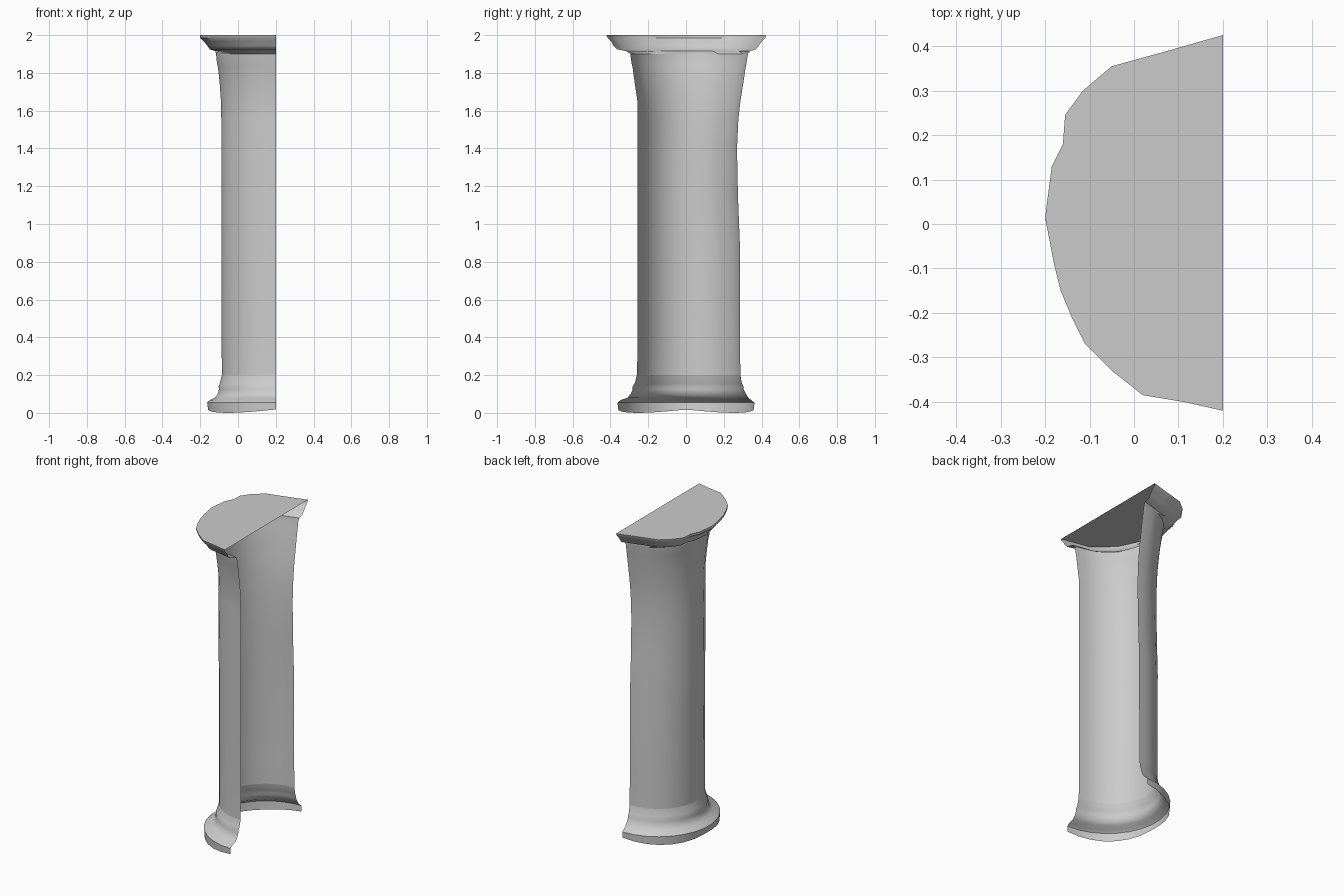
import bpy, bmesh, math

if "Cube" in bpy.data.objects:
    bpy.data.objects.remove(bpy.data.objects["Cube"])

stone = bpy.data.materials.new("grey stone")
stone.diffuse_color = (0.6, 0.6, 0.6, 1)
stone.use_nodes = True
stone.node_tree.nodes["Principled BSDF"].inputs["Base Color"].default_value = stone.diffuse_color

BACK = 0.2  # cut plane where the half pedestal is open

# Slightly uneven rim outline, front to back (x, y)
RIM = [(0.2, -0.42), (0.11, -0.40), (0.02, -0.385), (-0.05, -0.33), (-0.11, -0.27),
       (-0.14, -0.21), (-0.165, -0.15), (-0.18, -0.09), (-0.2, 0.015), (-0.185, 0.13),
       (-0.16, 0.18), (-0.155, 0.245), (-0.115, 0.30), (-0.05, 0.355), (0.07, 0.388),
       (0.2, 0.425)]
N = len(RIM)


def half_oval(z, xmin, ymin, ymax, dip=0.0):
    """Half-elliptical section, optionally sagging between its ends and middle."""
    pts = []
    for i in range(N):
        t = math.pi * i / (N - 1)
        y = (ymin + ymax) / 2 - (ymax - ymin) / 2 * math.cos(t)
        x = BACK - (BACK - xmin) * math.sin(t)
        pts.append((x, y, z - dip * abs(math.sin(2 * t))))
    return pts


def rim_section(z, xmin, ymin, ymax):
    """Rim outline scaled to the given extents."""
    return [(BACK - (BACK - x) * (BACK - xmin) / 0.4,
             y * (ymax / 0.425 if y > 0 else ymin / -0.42), z) for x, y in RIM]


def loft(name, rings, cap=False):
    bm = bmesh.new()
    rows = [[bm.verts.new(p) for p in r] for r in rings]
    for a, b in zip(rows, rows[1:]):
        for i in range(N - 1):
            bm.faces.new((a[i + 1], a[i], b[i], b[i + 1]))
    if cap:
        bm.faces.new(rows[-1][::-1])
    for f in bm.faces:
        f.smooth = True
    bm.normal_update()
    me = bpy.data.meshes.new(name)
    bm.to_mesh(me)
    bm.free()
    me.materials.append(stone)
    ob = bpy.data.objects.new(name, me)
    bpy.context.collection.objects.link(ob)
    bpy.context.view_layer.objects.active = ob
    ob.select_set(True)
    bpy.ops.object.shade_smooth_by_angle(angle=math.radians(40))
    ob.select_set(False)
    return ob


# Moulded foot, open underneath
base_top = (0.20, -0.087, -0.26, 0.288)
loft("base", [half_oval(0.018, -0.16, -0.36, 0.36, 0.018)] + [half_oval(*r) for r in [
    (0.055, -0.165, -0.362, 0.362), (0.068, -0.15, -0.345, 0.345),
    (0.08, -0.125, -0.31, 0.33), (0.10, -0.108, -0.293, 0.318),
    (0.125, -0.103, -0.282, 0.305), (0.14, -0.104, -0.282, 0.304),
    (0.155, -0.098, -0.272, 0.296), base_top]])

# Tall shaft flaring out at the top
shaft_top = (1.90, -0.118, -0.295, 0.328)
loft("shaft", [half_oval(*r) for r in [
    base_top, (0.35, -0.088, -0.256, 0.286), (0.9, -0.09, -0.256, 0.285),
    (1.15, -0.09, -0.256, 0.275), (1.40, -0.09, -0.256, 0.270),
    (1.55, -0.09, -0.256, 0.277), (1.65, -0.092, -0.257, 0.288),
    (1.75, -0.099, -0.272, 0.304), (1.83, -0.108, -0.283, 0.316),
    (1.85, -0.113, -0.288, 0.320), shaft_top]])

# Projecting cornice with flat top
loft("cornice", [half_oval(*shaft_top)] + [rim_section(*r) for r in [
    (1.915, -0.12, -0.315, 0.338), (1.925, -0.15, -0.365, 0.37),
    (1.945, -0.163, -0.385, 0.385), (1.965, -0.18, -0.395, 0.40),
    (1.985, -0.2, -0.415, 0.42), (2.0, -0.2, -0.42, 0.425)]], cap=True)
